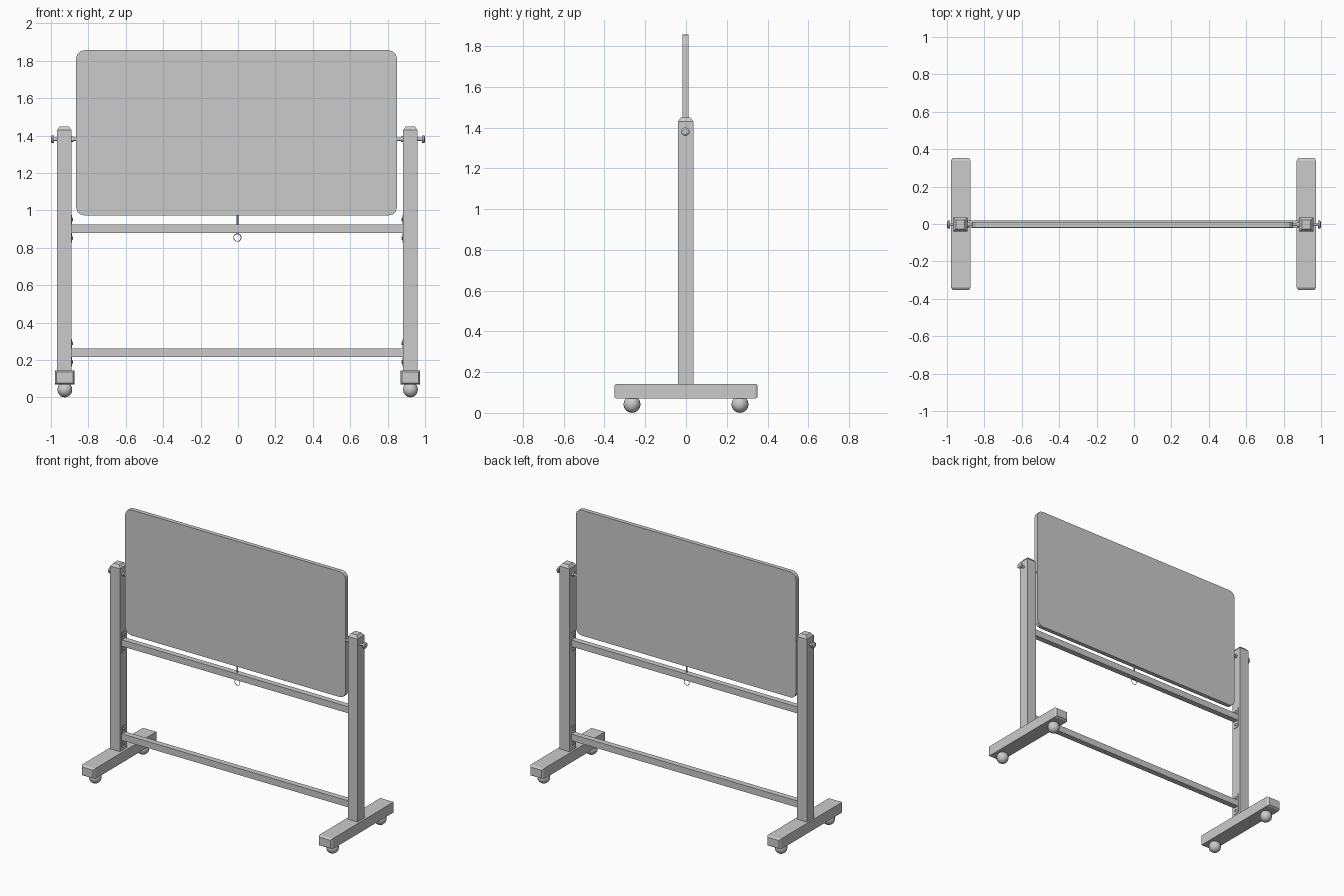
import bpy, bmesh, math
from mathutils import Vector, Matrix

if "Cube" in bpy.data.objects:
    bpy.data.objects.remove(bpy.data.objects["Cube"])

CX = -0.004          # middle of the frame
POST = 0.925         # post distance from the middle
PIVOT_Z = 1.38


def finish(name, bm, smooth=False):
    bmesh.ops.recalc_face_normals(bm, faces=bm.faces)
    me = bpy.data.meshes.new(name)
    bm.to_mesh(me)
    bm.free()
    for p in me.polygons:
        p.use_smooth = smooth
    ob = bpy.data.objects.new(name, me)
    bpy.context.collection.objects.link(ob)
    return ob


def loft(name, rings):
    """Closed skin over a list of rings with equal point counts."""
    bm = bmesh.new()
    loops = [[bm.verts.new(p) for p in r] for r in rings]
    n = len(loops[0])
    for a, b in zip(loops, loops[1:]):
        for i in range(n):
            j = (i + 1) % n
            bm.faces.new((a[i], a[j], b[j], b[i]))
    bm.faces.new(loops[0])
    bm.faces.new(loops[-1])
    return finish(name, bm)


def box(name, lo, hi):
    c = [(a + b) / 2 for a, b in zip(lo, hi)]
    s = [b - a for a, b in zip(lo, hi)]
    bm = bmesh.new()
    bmesh.ops.create_cube(bm, size=1, matrix=Matrix.Translation(c) @ Matrix.Diagonal((*s, 1)))
    return finish(name, bm)


def cylinder(name, a, b, r, sides=12, r2=None):
    a, b = Vector(a), Vector(b)
    d = b - a
    bm = bmesh.new()
    bmesh.ops.create_cone(bm, cap_ends=True, segments=sides, radius1=r,
                          radius2=r if r2 is None else r2, depth=d.length,
                          matrix=Matrix.Translation((a + b) / 2) @ d.to_track_quat('Z', 'Y').to_matrix().to_4x4())
    ob = finish(name, bm)
    for p in ob.data.polygons:
        p.use_smooth = len(p.vertices) == 4
    return ob


def square(x, z, h):
    return [(x + sx * h, sy * h - 0.002, z) for sx, sy in ((-1, -1), (1, -1), (1, 1), (-1, 1))]


def foot_section(x, y, inset):
    w = 0.052 - inset
    return [(x - w, y, 0.07 + inset), (x + w, y, 0.07 + inset),
            (x + w, y, 0.143 - inset), (x - w, y, 0.143 - inset)]


# Board with rounded corners
outline = []
W, H, R = 0.858, 0.4415, 0.045
for k, (sx, sz) in enumerate(((1, 1), (-1, 1), (-1, -1), (1, -1))):
    for s in range(4):
        t = math.radians(90 * k + 30 * s)
        outline.append((-0.008 + sx * (W - R) + R * math.cos(t),
                        1.4145 + sz * (H - R) + R * math.sin(t)))
loft("board", [[(x, y, z) for x, z in outline] for y in (-0.018, 0.012)])

# Cross rails
rails = {"upper_rail": 0.901, "lower_rail": 0.239}
for name, z in rails.items():
    box(name, (CX - 0.889, -0.021, z - 0.023), (CX + 0.889, 0.019, z + 0.023))

for side, s in (("left", -1), ("right", 1)):
    px = CX + s * POST
    inner = px - s * 0.038

    # Post with tapered cap
    loft(side + "_post", [square(px, z, h) for z, h in ((0.14, 0.038), (1.43, 0.038))])
    loft(side + "_post_cap", [square(px, z, h) for z, h in ((1.43, 0.038), (1.449, 0.024))])

    # Foot with chamfered ends
    fx = -0.002 + s * 0.924
    loft(side + "_foot", [foot_section(fx, y, i) for y, i in
                          ((-0.352, 0.008), (-0.34, 0), (0.34, 0), (0.352, 0.008))])

    # Ball casters
    for end, y in (("front", -0.265), ("back", 0.265)):
        bm = bmesh.new()
        bmesh.ops.create_uvsphere(bm, u_segments=10, v_segments=8, radius=0.042,
                                  matrix=Matrix.Translation((fx, y, 0.042)))
        finish(f"{side}_{end}_caster", bm, True)

    # Rail brackets and bolts
    for name, z in rails.items():
        box(f"{side}_{name}_bracket", (min(inner, inner - s * 0.003), -0.022, z - 0.073),
            (max(inner, inner - s * 0.003), 0.02, z + 0.073))
        for pos, dz in (("top", 0.05), ("bottom", -0.05)):
            cylinder(f"{side}_{name}_{pos}_bolt", (inner, -0.001, z + dz),
                     (inner - s * 0.009, -0.001, z + dz), 0.013, 8, 0.007)

    # Board pivot rod, collar and outer knob
    at = lambda x: (x, -0.003, PIVOT_Z)
    cylinder(side + "_pivot_rod", at(s * 0.845), at(s * 0.995), 0.009)
    cylinder(side + "_pivot_collar", at(inner), at(inner - s * 0.012), 0.014)
    cylinder(side + "_pivot_knob", at(s * 0.984), at(s * 0.995), 0.021)
    cylinder(side + "_pivot_knob_cap", at(s * 0.995), at(s), 0.021, 12, 0.014)

# Locking pin through the upper rail with pull ring
cylinder("lock_pin", (-0.003, -0.003, 0.98), (-0.003, -0.003, 0.872), 0.005, 8)
bpy.ops.mesh.primitive_torus_add(major_radius=0.02, minor_radius=0.002, major_segments=20,
                                 minor_segments=6, location=(-0.003, -0.003, 0.854),
                                 rotation=(math.pi / 2, 0, 0))
bpy.context.object.name = "pull_ring"
bpy.ops.object.shade_smooth()
